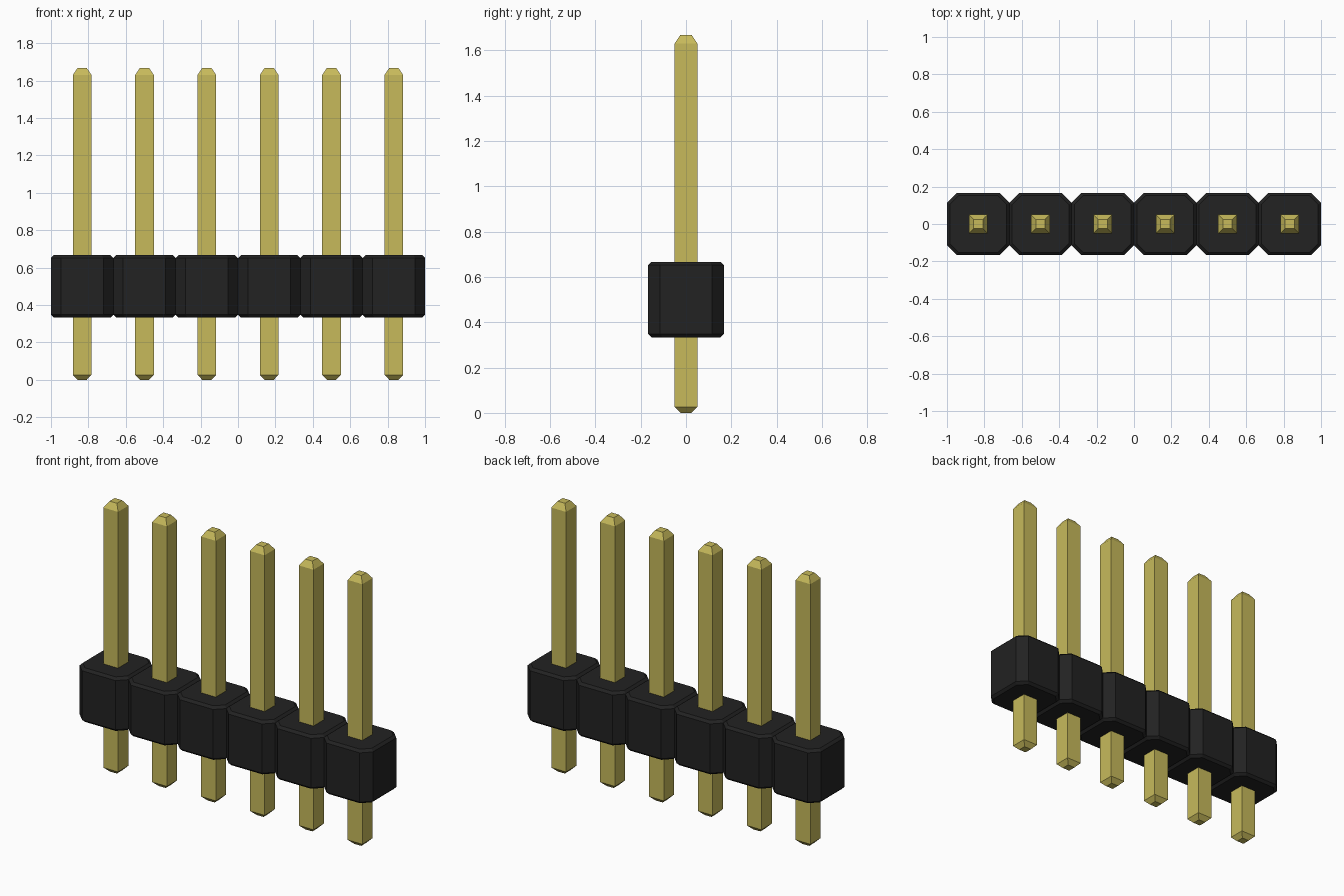
import bpy
import bmesh

cube = bpy.data.objects.get("Cube")
if cube:
    bpy.data.objects.remove(cube, do_unlink=True)

COUNT = 6
PITCH = 2 / COUNT
HALF = PITCH / 2


def make_material(name, color):
    mat = bpy.data.materials.new(name)
    mat.use_nodes = True
    mat.diffuse_color = color
    mat.node_tree.nodes["Principled BSDF"].inputs["Base Color"].default_value = color
    return mat


def outline(half, cut):
    """Square outline, with corners cut off when cut is above zero."""
    a, b = half, half - cut
    if cut == 0:
        return [(a, a), (-a, a), (-a, -a), (a, -a)]
    return [(a, b), (b, a), (-b, a), (-a, b), (-a, -b), (-b, -a), (b, -a), (a, -b)]


def loft(name, sections, mat):
    """Closed solid through (z, half width, corner cut) sections."""
    bm = bmesh.new()
    rings = [[bm.verts.new((x, y, z)) for x, y in outline(half, cut)]
             for z, half, cut in sections]
    for low, high in zip(rings, rings[1:]):
        n = len(low)
        for i in range(n):
            j = (i + 1) % n
            bm.faces.new((low[i], low[j], high[j], high[i]))
    bm.faces.new(rings[0][::-1])
    bm.faces.new(rings[-1])
    bmesh.ops.recalc_face_normals(bm, faces=bm.faces)
    mesh = bpy.data.meshes.new(name)
    bm.to_mesh(mesh)
    bm.free()
    mesh.materials.append(mat)
    return mesh


black = make_material("black_plastic", (0.016, 0.016, 0.016, 1))
gold = make_material("gold_metal", (0.57, 0.49, 0.105, 1))

# Insulating block with cut corners and a fine bevel at top and bottom
EDGE = 0.015
block = loft("housing_block", [
    (PITCH, HALF - EDGE, 0.047),
    (PITCH + EDGE, HALF, 0.053),
    (2 * PITCH - EDGE, HALF, 0.053),
    (2 * PITCH, HALF - EDGE, 0.047),
], black)

# Square pin with tapered ends
pin = loft("pin", [
    (0, 0.024, 0),
    (0.027, 0.05, 0),
    (1.63, 0.05, 0),
    (1.667, 0.025, 0),
], gold)

# Row of blocks, each holding one pin
for i in range(COUNT):
    for mesh in (block, pin):
        obj = bpy.data.objects.new(f"{mesh.name}_{i + 1}", mesh)
        obj.location.x = (i - (COUNT - 1) / 2) * PITCH
        bpy.context.collection.objects.link(obj)
